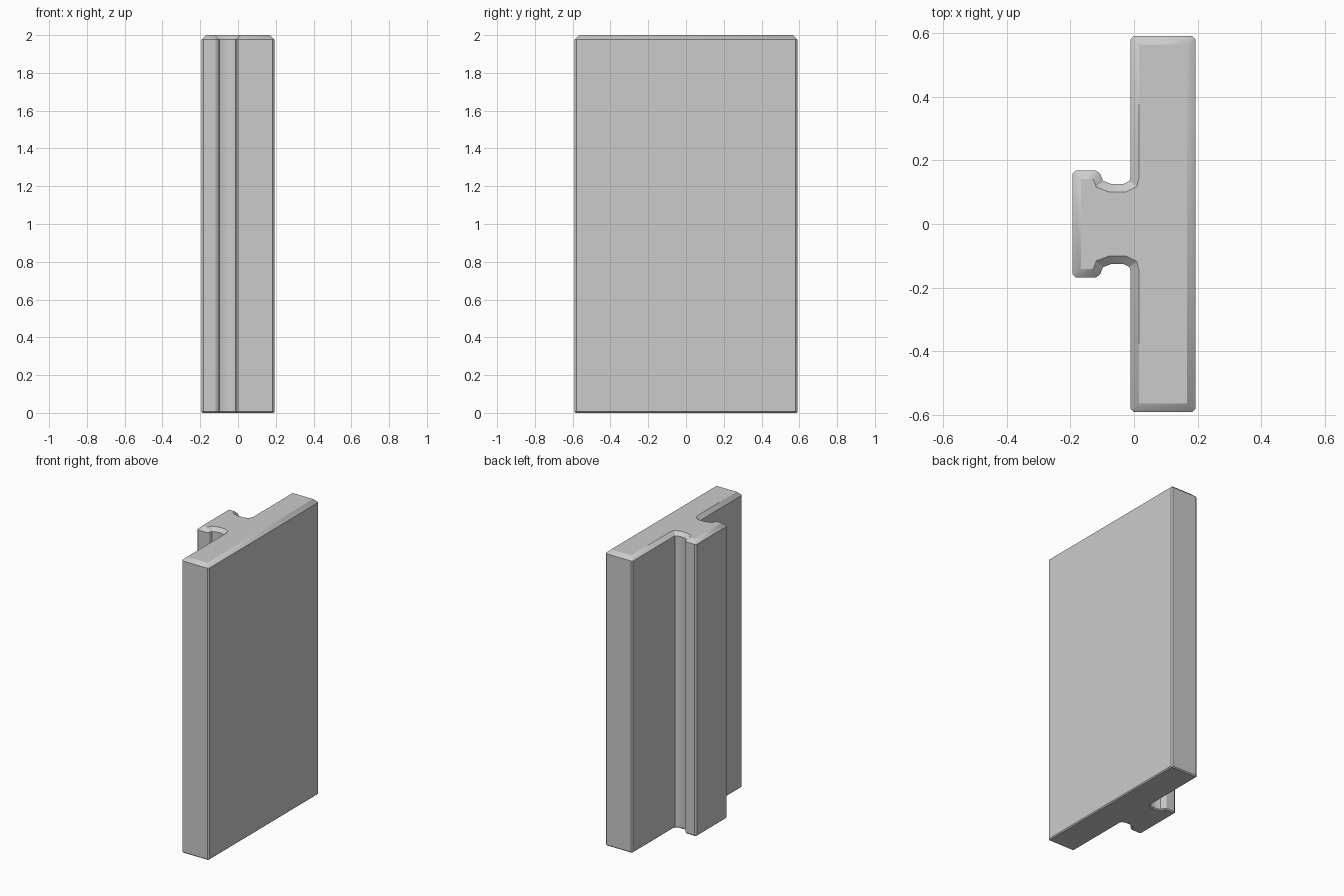
import bpy, bmesh, math
from mathutils import Vector

cube = bpy.data.objects.get("Cube")
if cube:
    bpy.data.objects.remove(cube, do_unlink=True)

# Flat colour
grey = bpy.data.materials.new("light grey")
grey.use_nodes = True
grey.diffuse_color = (0.6, 0.6, 0.6, 1)
grey.node_tree.nodes["Principled BSDF"].inputs["Base Color"].default_value = grey.diffuse_color

# Half of the T-shaped rail section, counter-clockwise; the rest is mirrored in y
half = [(0.193, 0.59), (-0.011, 0.59),                                   # plate
        (-0.011, 0.148), (-0.014, 0.135), (-0.032, 0.126),               # fillet
        (-0.072, 0.126), (-0.098, 0.136),                                # neck
        (-0.11, 0.168), (-0.193, 0.168)]                                 # head
section = [Vector(p) for p in half] + [Vector((x, -y)) for x, y in reversed(half)]


def ring(inset, chamfer):
    """Section moved inwards, with its outer corners cut."""
    points = []
    for i, p in enumerate(section):
        a = (p - section[i - 1]).normalized()
        b = (section[(i + 1) % len(section)] - p).normalized()
        na, nb = Vector((-a.y, a.x)), Vector((-b.y, b.x))
        q = p + (na + nb) * inset / (1 + na.dot(nb))
        if a.cross(b) > 0:
            points += [q - a * chamfer, q + b * chamfer]
        else:
            points += [q, q]
    return points


# Stacked rings: small bottom bevel, straight sides, wide top bevel
levels = [(0, 0.007, 0.004), (0.007, 0, 0.01), (1.977, 0, 0.01), (2, 0.026, 0)]
bm = bmesh.new()
rings = [[bm.verts.new((p.x, p.y, z)) for p in ring(inset, cut)]
         for z, inset, cut in levels]
count = len(rings[0])
for low, high in zip(rings, rings[1:]):
    for i in range(count):
        j = (i + 1) % count
        bm.faces.new((low[i], low[j], high[j], high[i]))
bm.faces.new(list(reversed(rings[0])))
bm.faces.new(rings[-1])
bmesh.ops.remove_doubles(bm, verts=bm.verts, dist=0.0005)
bmesh.ops.recalc_face_normals(bm, faces=bm.faces)

mesh = bpy.data.meshes.new("slotted_panel")
bm.to_mesh(mesh)
bm.free()
mesh.materials.append(grey)
panel = bpy.data.objects.new("slotted_panel", mesh)
bpy.context.collection.objects.link(panel)

# Smooth shading with sharp bevel edges
bpy.ops.object.select_all(action='DESELECT')
panel.select_set(True)
bpy.context.view_layer.objects.active = panel
bpy.ops.object.shade_smooth_by_angle(angle=math.radians(30))
